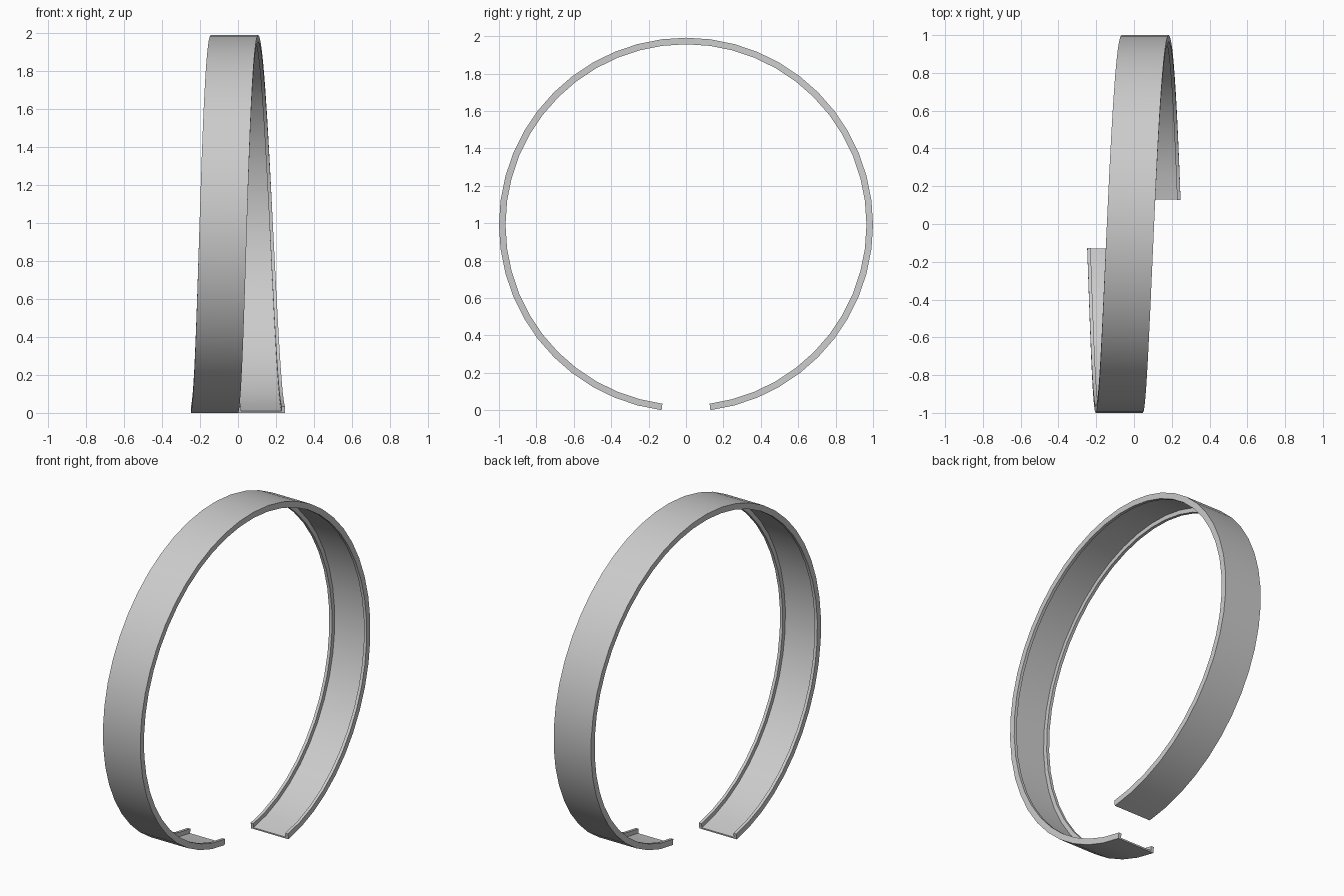
import bpy, bmesh
from math import sin, cos, radians

if "Cube" in bpy.data.objects:
    bpy.data.objects.remove(bpy.data.objects["Cube"])

SEGS, STEP = 46, 7.5          # 48-sided circle with two segments left open
WIDTH, LIP, FLOOR, DEPTH = 0.25, 0.018, 0.009, 0.035
ZC = cos(radians(STEP))       # ring centre height, ends rest on the ground

# channel cross-section: (offset across the band, radius)
w = WIDTH / 2
profile = [(-w, 1), (w, 1), (w, 1 - DEPTH), (w - LIP, 1 - DEPTH),
           (w - LIP, 1 - FLOOR), (-w + LIP, 1 - FLOOR),
           (-w + LIP, 1 - DEPTH), (-w, 1 - DEPTH)]

# sweep the channel around one slightly leaning helical turn
bm = bmesh.new()
rings = []
for i in range(SEGS + 1):
    a = radians(STEP * (i + 1))
    shift = -0.122 + 0.243 * i / SEGS - 0.009 * (1 - cos(a)) - 0.005 * sin(a)
    rings.append([bm.verts.new((shift + x, -r * sin(a), ZC - r * cos(a)))
                  for x, r in profile])
n = len(profile)
for r0, r1 in zip(rings, rings[1:]):
    for k in range(n):
        bm.faces.new((r0[k], r0[(k + 1) % n], r1[(k + 1) % n], r1[k]))

# end caps
bm.faces.new(rings[0])
bm.faces.new(rings[-1][::-1])
bmesh.ops.recalc_face_normals(bm, faces=bm.faces)

mesh = bpy.data.meshes.new("open_channel_ring")
bm.to_mesh(mesh)
bm.free()
ring = bpy.data.objects.new("open_channel_ring", mesh)
bpy.context.collection.objects.link(ring)
bpy.context.view_layer.objects.active = ring
ring.select_set(True)
bpy.ops.object.shade_smooth_by_angle(angle=radians(30))
